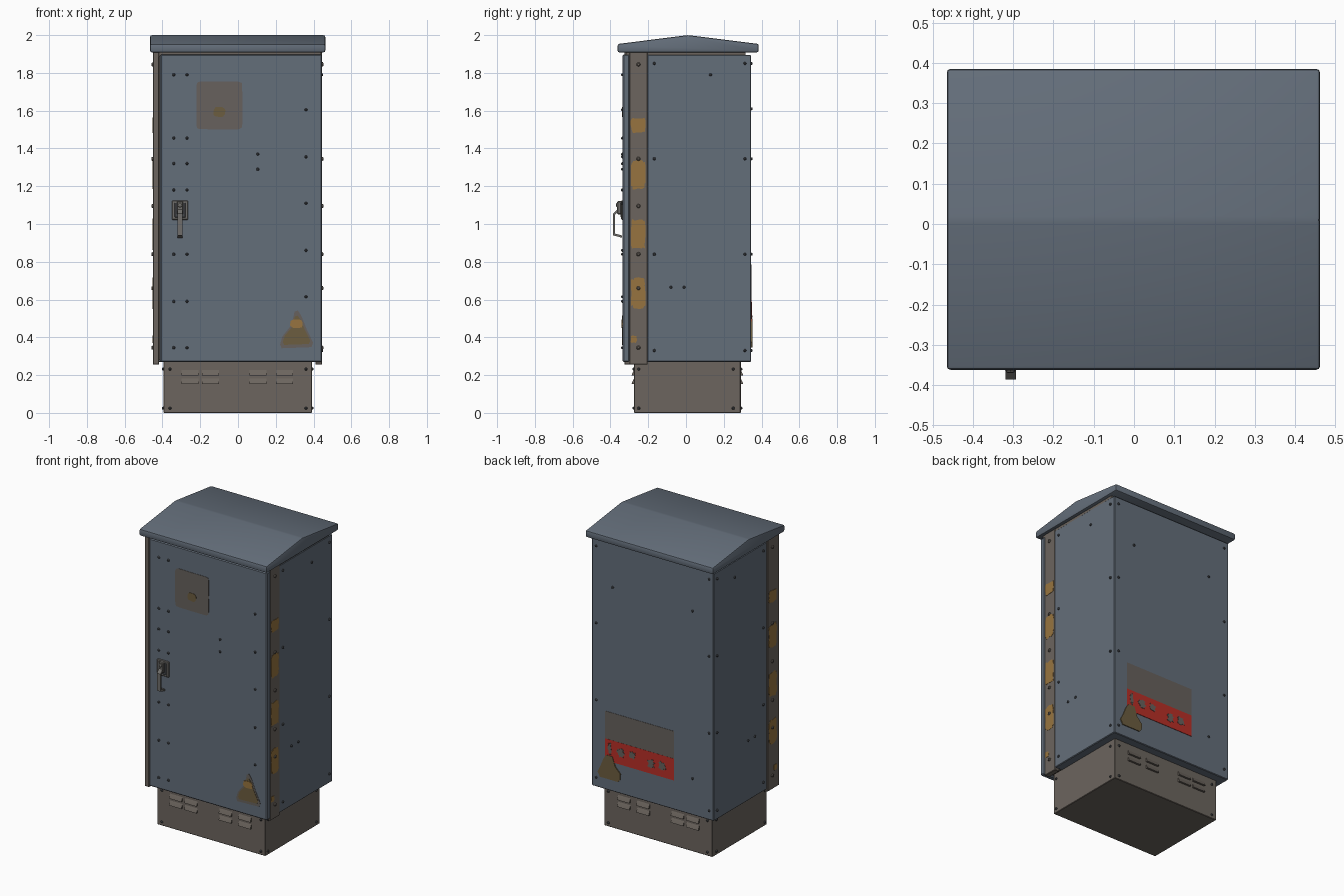
import bpy, bmesh, math, random
from mathutils import Vector

if "Cube" in bpy.data.objects:
    bpy.data.objects.remove(bpy.data.objects["Cube"])

random.seed(4)


def material(name, rgb):
    m = bpy.data.materials.new(name)
    m.diffuse_color = (*rgb, 1)
    m.use_nodes = True
    m.node_tree.nodes["Principled BSDF"].inputs["Base Color"].default_value = m.diffuse_color
    return m


BLUE = material("slate blue paint", (0.127, 0.156, 0.195))
TAUPE = material("taupe metal", (0.150, 0.130, 0.112))
STAIN = material("worn grey", (0.135, 0.120, 0.110))
OCHRE = material("dull ochre", (0.150, 0.110, 0.050))
ORANGE = material("faded orange", (0.310, 0.175, 0.050))
RED = material("sign red", (0.480, 0.028, 0.020))
STEEL = material("handle steel", (0.160, 0.155, 0.145))
DARK = material("bolt grey", (0.060, 0.065, 0.072))


def finish(name, bm, mat):
    bmesh.ops.recalc_face_normals(bm, faces=bm.faces)
    me = bpy.data.meshes.new(name)
    bm.to_mesh(me)
    bm.free()
    me.materials.append(mat)
    ob = bpy.data.objects.new(name, me)
    bpy.context.collection.objects.link(ob)
    return ob


def prism(name, outline, place, d0, d1, mat, bevel=0, segments=1):
    """Extrude a 2D outline from depth d0 to d1; place maps (u, v, d) to xyz."""
    bm = bmesh.new()
    a = [bm.verts.new(place(u, v, d0)) for u, v in outline]
    b = [bm.verts.new(place(u, v, d1)) for u, v in outline]
    bm.faces.new(a)
    bm.faces.new(b)
    n = len(a)
    for i in range(n):
        j = (i + 1) % n
        bm.faces.new((a[i], a[j], b[j], b[i]))
    if bevel:
        bmesh.ops.bevel(bm, geom=bm.edges[:], offset=bevel, segments=segments,
                        profile=0.5, affect='EDGES', clamp_overlap=True)
    return finish(name, bm, mat)


def rect(u0, u1, v0, v1):
    return [(u0, v0), (u1, v0), (u1, v1), (u0, v1)]


def box(name, x0, x1, y0, y1, z0, z1, mat, bevel=0):
    return prism(name, rect(x0, x1, z0, z1), lambda u, v, d: (u, d, v), y0, y1, mat, bevel)


# Surfaces that plates and bolts sit on; depth runs outward
DOOR_Y, BACK_Y, SIDE_X, POST_X = -0.335, 0.345, 0.443, 0.450
door = lambda u, v, d: (u, DOOR_Y - d, v)
back = lambda u, v, d: (u, BACK_Y + d, v)
right = lambda u, v, d: (SIDE_X + d, u, v)
left = lambda u, v, d: (-SIDE_X - d, u, v)
post_r = lambda u, v, d: (POST_X - 0.006 + d, u, v)
post_l = lambda u, v, d: (-POST_X - d, u, v)
base_f = lambda u, v, d: (u, -0.275 - d, v)
base_b = lambda u, v, d: (u, 0.29 + d, v)
base_r = lambda u, v, d: (0.392 + d, u, v)
base_l = lambda u, v, d: (-0.395 - d, u, v)
along_x = lambda u, v, d: (d, u, v)


def ragged(u0, u1, v0, v1, power=5, wobble=0.03, n=28):
    """Worn patch: rounded rectangle with an uneven edge."""
    pts = []
    for i in range(n):
        t = math.tau * i / n
        c, s = math.cos(t), math.sin(t)
        k = 1 - random.random() * wobble
        pu = math.copysign(abs(c) ** (2 / power), c) * k
        pv = math.copysign(abs(s) ** (2 / power), s) * k
        pts.append(((u0 + u1) / 2 + pu * (u1 - u0) / 2, (v0 + v1) / 2 + pv * (v1 - v0) / 2))
    return pts


def bolts(name, place, spots, r=0.008, h=0.008, mat=DARK):
    """Domed eight-sided bolt heads joined in one object."""
    bm = bmesh.new()
    for u, v in spots:
        rings = []
        for k, d in ((1, 0), (0.9, h * 0.6), (0.5, h)):
            rings.append([bm.verts.new(place(u + r * k * math.cos(math.tau * i / 8),
                                             v + r * k * math.sin(math.tau * i / 8), d))
                          for i in range(8)])
        for lo, hi in zip(rings, rings[1:]):
            for i in range(8):
                j = (i + 1) % 8
                bm.faces.new((lo[i], lo[j], hi[j], hi[i]))
        bm.faces.new(rings[-1])
        bm.faces.new(rings[0])
    return finish(name, bm, mat)


# Main shell, door, frame and plinth
box("cabinet_body", -SIDE_X, SIDE_X, -0.206, BACK_Y, 0.27, 1.895, BLUE, 0.004)
box("door", -0.412, 0.445, DOOR_Y, -0.298, 0.27, 1.897, BLUE, 0.006)
box("frame_core", -0.43, 0.43, -0.302, -0.20, 0.28, 1.90, TAUPE)
box("left_post", -0.450, -0.418, -0.325, -0.203, 0.255, 1.91, TAUPE, 0.003)
box("right_post", 0.410, 0.444, -0.299, -0.203, 0.255, 1.91, TAUPE, 0.003)
box("top_trim", -0.44, 0.44, -0.318, 0.315, 1.885, 1.915, TAUPE)
box("plinth", -0.395, 0.392, -0.275, 0.29, 0.0, 0.275, TAUPE, 0.003)

# Ridged roof with softened eaves
roof = prism("roof", [(-0.362, 1.909), (0.385, 1.909), (0.385, 1.953), (0.01, 2.0), (-0.362, 1.953)],
             along_x, -0.465, 0.462, BLUE, 0.009, 2)

# Louvres on the front and back of the plinth
for label, place in (("front", base_f), ("back", base_b)):
    for row, z in enumerate((0.160, 0.205)):
        for col, x in enumerate((-0.255, -0.145, 0.105, 0.245)):
            wedge = [(0.0, z + 0.022), (0.0, z - 0.006), (0.013, z - 0.006), (0.011, z)]
            prism(f"louvre_{label}_{row}_{col}", wedge,
                  lambda u, v, d, p=place: p(d, v, u), x - 0.045, x + 0.045, TAUPE)

# Bolts and rivets
bolts("door_rivets", door,
      [(x, z) for x in (-0.34, -0.27) for z in (1.79, 1.455, 1.32, 1.18, 0.84, 0.59, 0.345)]
      + [(0.36, z) for z in (1.605, 1.355, 1.11, 0.86, 0.615)] + [(0.105, 1.37), (0.105, 1.29)])
side_spots = [(y, z) for y in (-0.168, 0.312) for z in (1.85, 1.345, 0.84, 0.33)]
side_spots += [(0.13, 1.79), (-0.08, 0.665), (-0.01, 0.665)]
back_spots = [(x, z) for x in (-0.41, 0.41) for z in (1.85, 1.345, 0.84, 0.33)]
back_spots += [(0.29, 1.61), (-0.29, 1.61), (-0.29, 0.51)]
bolts("right_side_bolts", right, side_spots)
bolts("left_side_bolts", left, side_spots)
bolts("back_bolts", back, back_spots)
post_spots = [(-0.252, z) for z in (1.845, 1.345, 1.095, 0.84, 0.66, 0.345)]
bolts("right_post_bolts", post_r, post_spots, 0.011, 0.009, TAUPE)
bolts("left_post_bolts", post_l, post_spots, 0.011, 0.009, TAUPE)
for label, place, half in (("front", base_f, 0.36), ("back", base_b, 0.36),
                           ("right", base_r, 0.25), ("left", base_l, 0.25)):
    bolts(f"plinth_bolts_{label}", place, [(s * half, z) for s in (-1, 1) for z in (0.025, 0.232)])

# Worn hazard bands on both frame posts
for label, place, y0 in (("right", post_r, -0.294), ("left", post_l, -0.30)):
    for i, (z0, z1) in enumerate(((1.48, 1.565), (1.18, 1.345), (0.86, 1.03), (0.55, 0.72), (0.37, 0.41))):
        y1 = -0.212 if i < 4 else y0 + 0.035
        prism(f"hazard_band_{label}_{i}", ragged(y0, y1, z0, z1, 5, 0.16), place, -0.002, 0.002, ORANGE)

# Faded square label on the door
prism("door_label", ragged(-0.222, 0.024, 1.50, 1.756, 14, 0.02, 40), door, -0.002, 0.002, STAIN)
prism("door_label_stain", ragged(-0.132, -0.066, 1.565, 1.622, 2.5, 0.1), door, 0, 0.004, OCHRE)


# Triangular warning stickers
def triangle(cx, z0, w, h):
    return [(cx + a * w / 2, z0 + b * h) for a, b in
            ((-0.9, 0), (0.9, 0.03), (1, 0.15), (0.62, 0.5), (0.3, 0.85), (0.08, 1),
             (-0.12, 0.97), (-0.3, 0.62), (-0.85, 0.32), (-1, 0.1))]


prism("warning_backing", triangle(0.31, 0.342, 0.175, 0.20), door, -0.002, 0.002, STAIN)
prism("warning_face", triangle(0.31, 0.36, 0.145, 0.155), door, 0, 0.004, OCHRE)
prism("warning_bright_spot", ragged(0.272, 0.346, 0.447, 0.495, 3, 0.15), door, 0, 0.006, ORANGE)

# Back sign: grey upper half, red lower half with worn spots
prism("sign_upper", rect(-0.155, 0.345, 0.60, 0.785), back, -0.002, 0.002, STAIN)
prism("sign_lower", rect(-0.155, 0.345, 0.462, 0.605), back, -0.002, 0.003, RED)
for i, (x0, x1, z0, z1) in enumerate(((0.20, 0.262, 0.505, 0.575), (0.12, 0.175, 0.515, 0.575),
                                      (-0.02, 0.04, 0.495, 0.56), (-0.10, -0.04, 0.50, 0.57),
                                      (0.295, 0.325, 0.50, 0.59))):
    prism(f"sign_wear_{i}", ragged(x0, x1, z0, z1, 3, 0.45), back, 0, 0.005, STAIN)
prism("back_warning", [(0.235, 0.36), (0.25, 0.345), (0.38, 0.345), (0.397, 0.375), (0.375, 0.42),
                       (0.355, 0.47), (0.335, 0.50), (0.29, 0.50), (0.27, 0.44), (0.232, 0.40)],
      back, 0, 0.006, OCHRE)

# Door handle: plate, lock hub and bent lever
box("handle_plate", -0.350, -0.264, -0.343, -0.33, 1.022, 1.125, STEEL, 0.004)
box("handle_recess", -0.336, -0.278, -0.346, -0.335, 1.035, 1.112, DARK, 0.002)
box("handle_hub", -0.324, -0.290, -0.364, -0.335, 1.050, 1.122, STEEL, 0.005)
bolts("handle_screw", lambda u, v, d: (u, -0.364 - d, v), [(-0.307, 1.10)], 0.012, 0.006, STEEL)
prism("handle_lever",
      [(-0.345, 1.095), (-0.366, 1.075), (-0.386, 1.055), (-0.386, 0.94), (-0.338, 0.927),
       (-0.338, 0.939), (-0.375, 0.949), (-0.375, 1.050), (-0.345, 1.075)],
      along_x, -0.319, -0.293, STEEL)

# Smooth rounded bevels while keeping edges sharp
bpy.ops.object.select_all(action='DESELECT')
for ob in bpy.data.objects:
    if ob.type == 'MESH':
        ob.select_set(True)
        bpy.context.view_layer.objects.active = ob
bpy.ops.object.shade_smooth_by_angle(angle=math.radians(32))
